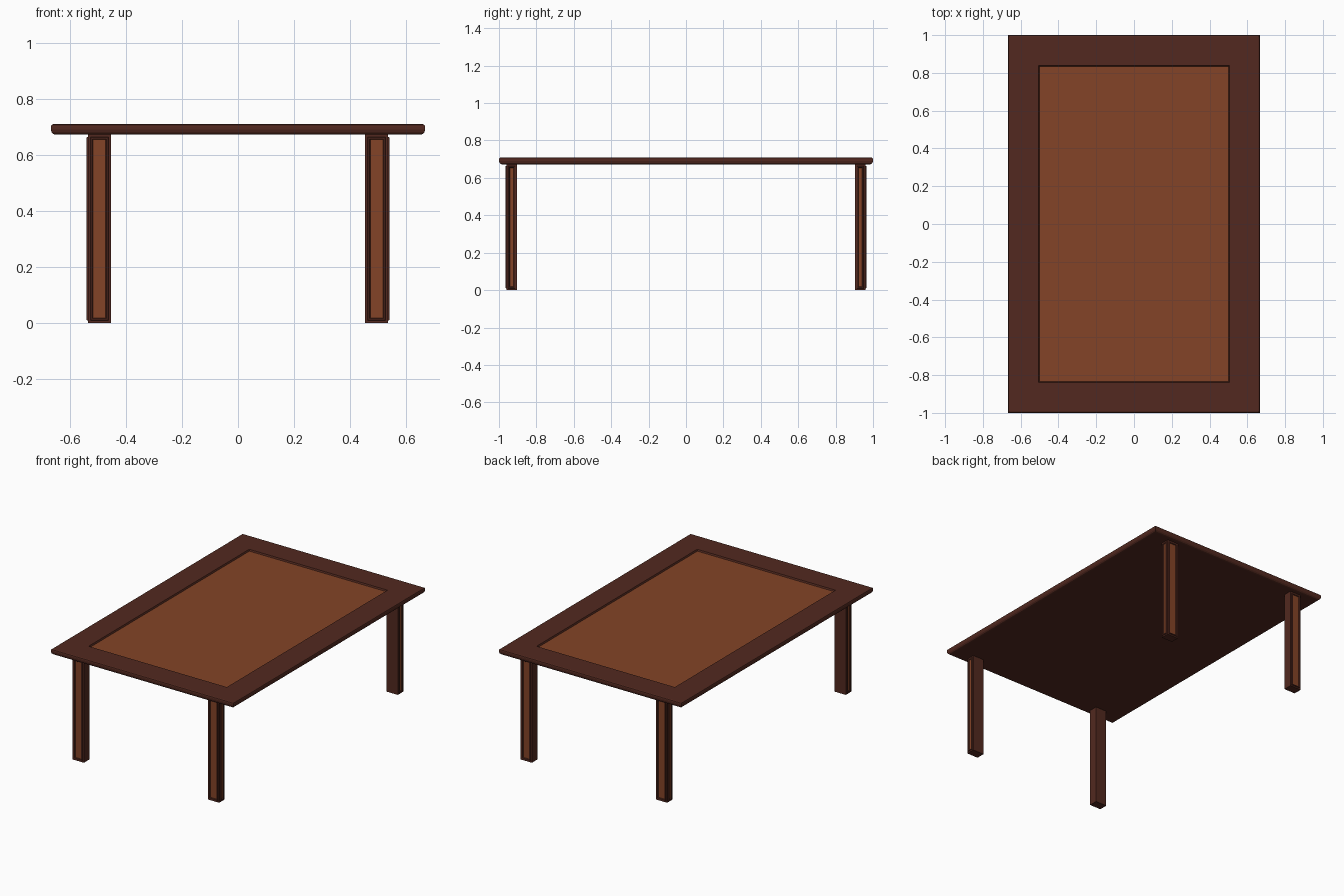
import bpy, bmesh
from mathutils import Vector

if "Cube" in bpy.data.objects:
    bpy.data.objects.remove(bpy.data.objects["Cube"])


def material(name, rgb):
    m = bpy.data.materials.new(name)
    m.diffuse_color = (*rgb, 1)
    m.use_nodes = True
    m.node_tree.nodes["Principled BSDF"].inputs["Base Color"].default_value = m.diffuse_color
    return m


DARK = material("dark_wood", (0.085, 0.022, 0.014))
WARM = material("warm_wood", (0.23, 0.057, 0.02))


def finish(bm, name):
    bmesh.ops.recalc_face_normals(bm, faces=bm.faces)
    me = bpy.data.meshes.new(name)
    bm.to_mesh(me)
    bm.free()
    ob = bpy.data.objects.new(name, me)
    me.materials.append(DARK)
    me.materials.append(WARM)
    bpy.context.collection.objects.link(ob)
    return ob


# table top: rectangular rings following (inset, height), ending in a recessed panel
def table_top():
    bm = bmesh.new()
    profile = [(0.018, 0.672), (0.009, 0.674), (0.003, 0.680), (0, 0.690),
               (0, 0.701), (0.002, 0.706), (0.007, 0.709),
               (0.162, 0.709), (0.166, 0.699)]
    rings = []
    for d, z in profile:
        x, y = 0.667 - d, 1.0 - d
        rings.append([bm.verts.new((sx * x, sy * y, z))
                      for sx, sy in ((-1, -1), (1, -1), (1, 1), (-1, 1))])
    for a, b in zip(rings, rings[1:]):
        for i in range(4):
            j = (i + 1) % 4
            bm.faces.new((a[i], a[j], b[j], b[i]))
    bm.faces.new(rings[0][::-1])
    bm.faces.new(rings[-1]).material_index = 1
    return finish(bm, "table_top")


# leg: box with a raised moulding and recessed panel on its two outer faces
def leg(name, sx, sy):
    bm = bmesh.new()
    bmesh.ops.create_cube(bm, size=1)
    for v in bm.verts:
        v.co = Vector((0.494 + v.co.x * 0.082,
                       0.9325 + v.co.y * 0.057,
                       0.3365 + v.co.z * 0.673))
    bm.normal_update()
    outer = [f for f in bm.faces if f.normal.x > 0.9 or f.normal.y > 0.9]
    for f in outer:
        for thickness, depth in ((0.009, 0), (0.002, 0.005), (0.005, 0), (0.003, -0.005)):
            bmesh.ops.inset_region(bm, faces=[f], thickness=thickness, depth=depth,
                                   use_even_offset=True, use_boundary=True)
        f.material_index = 1
    for v in bm.verts:
        v.co.x *= sx
        v.co.y *= sy
    return finish(bm, name)


table_top()
for sy, end in ((-1, "front"), (1, "back")):
    for sx, side in ((-1, "left"), (1, "right")):
        leg(f"{end}_{side}_leg", sx, sy)
